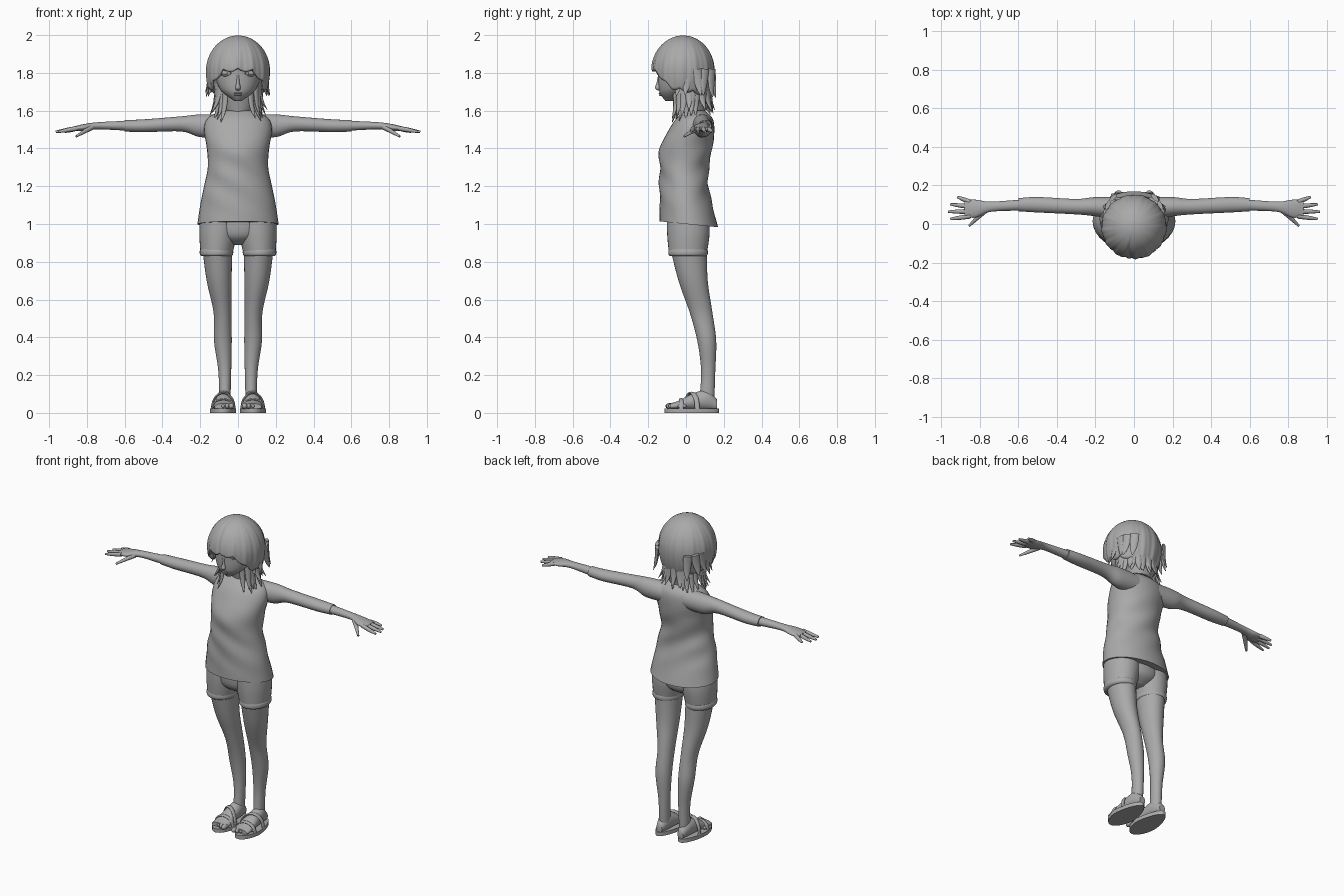
import bpy, bmesh, random
from math import sin, cos, pi, sqrt, exp
from mathutils import Vector, Matrix

default = bpy.data.objects.get("Cube")
if default:
    bpy.data.objects.remove(default, do_unlink=True)

X, Y, Z = Vector((1, 0, 0)), Vector((0, 1, 0)), Vector((0, 0, 1))
random.seed(4)

grey = (.4, .4, .4, 1)
clay = bpy.data.materials.new("clay grey")
clay.use_nodes = True
clay.diffuse_color = grey
clay.node_tree.nodes["Principled BSDF"].inputs["Base Color"].default_value = grey


def finish(name, bm, mirror=False, thickness=0):
    """Turn a bmesh into a smooth object that keeps its sharp edges."""
    bmesh.ops.recalc_face_normals(bm, faces=bm.faces)
    for face in bm.faces:
        face.smooth = True
    for edge in bm.edges:
        edge.smooth = edge.calc_face_angle(0) < 1
    mesh = bpy.data.meshes.new(name)
    bm.to_mesh(mesh)
    bm.free()
    mesh.materials.append(clay)
    obj = bpy.data.objects.new(name, mesh)
    bpy.context.collection.objects.link(obj)
    if mirror:
        obj.modifiers.new("Mirror", 'MIRROR')
    if thickness:
        obj.modifiers.new("Solidify", 'SOLIDIFY').thickness = thickness
    return obj


def smooth_rings(rings, steps):
    """Fill in rings along a smooth spline through the given ones."""
    rings = [Vector(ring) for ring in rings]
    padded = [rings[0], *rings, rings[-1]]
    filled = []
    for a, b, c, d in zip(padded, padded[1:], padded[2:], padded[3:]):
        for i in range(steps):
            t = i / steps
            slope, bend, twist = c - a, a * 2 - b * 5 + c * 4 - d, (b - c) * 3 + d - a
            filled.append(b + (slope * t + bend * t ** 2 + twist * t ** 3) / 2)
    return filled + [rings[-1]]


def add_tube(bm, rings, ref, normal=None, sides=32, steps=5):
    """Loft ellipses: centre x, y, z, half width along ref, half depth."""
    rings = smooth_rings(rings, steps)
    centres = [Vector(ring[:3]) for ring in rings]
    last = len(rings) - 1
    loops = []
    for i, ring in enumerate(rings):
        t = normal or (centres[min(i + 1, last)] - centres[max(i - 1, 0)]).normalized()
        u = (ref - t * ref.dot(t)).normalized()
        v = t.cross(u)
        angles = [2 * pi * k / sides for k in range(sides)]
        loops.append([bm.verts.new(centres[i] + u * ring[3] * cos(a) + v * ring[4] * sin(a))
                      for a in angles])
    for low, high in zip(loops, loops[1:]):
        for k in range(sides):
            n = (k + 1) % sides
            bm.faces.new((low[k], low[n], high[n], high[k]))
    bm.faces.new(loops[0][::-1])
    bm.faces.new(loops[-1])


def loft(name, rings, ref=X, normal=Z, mirror=False):
    bm = bmesh.new()
    add_tube(bm, rings, ref, normal)
    return finish(name, bm, mirror)


def level(z, wide, front, back, x=0):
    """Horizontal ring for upright parts."""
    return x, (front + back) / 2, z, wide, (back - front) / 2


def across(x, y, z, deep, tall):
    """Ring facing sideways for the arms."""
    return x, y, z, deep, tall


def instep(y, top, wide, base=.016):
    """Ring facing forwards for the feet."""
    return .075, y, (top + base) / 2, wide, (top - base) / 2


def balls(name, items, mirror=False):
    """Ellipsoids given as (centre, radii)."""
    bm = bmesh.new()
    for centre, radii in items:
        place = Matrix.Translation(centre) @ Matrix.Diagonal((*radii, 1))
        bmesh.ops.create_uvsphere(bm, u_segments=20, v_segments=12, radius=1, matrix=place)
    finish(name, bm, mirror)


# Shirt body with a lower back hem and soft folds
shirt = loft("shirt", [
    level(z=1, wide=.215, front=-.14, back=.17), level(z=1.1, wide=.2, front=-.14, back=.14),
    level(z=1.2, wide=.18, front=-.14, back=.12), level(z=1.3, wide=.16, front=-.14, back=.12),
    level(z=1.4, wide=.165, front=-.14, back=.14), level(z=1.5, wide=.18, front=-.09, back=.15),
    level(z=1.56, wide=.16, front=-.05, back=.14), level(z=1.6, wide=.09, front=0, back=.1)])
for v in shirt.data.vertices:
    fade = max(0, 1 - abs(v.co.z - 1.25) * 4)
    v.co.y += .006 * fade * sin(v.co.z * 40 + v.co.x * 25)
    v.co.z -= v.co.y * max(0, 1.1 - v.co.z)

# Sleeves, bare forearms and palms
loft("sleeve", [
    across(x=.06, y=.08, z=1.52, deep=.06, tall=.06), across(x=.2, y=.09, z=1.52, deep=.05, tall=.06),
    across(x=.3, y=.09, z=1.53, deep=.04, tall=.04), across(x=.5, y=.1, z=1.52, deep=.04, tall=.034),
    across(x=.6, y=.1, z=1.52, deep=.034, tall=.03)], Y, X, mirror=True)
loft("forearm_and_palm", [
    across(x=.55, y=.1, z=1.52, deep=.03, tall=.028), across(x=.74, y=.09, z=1.52, deep=.026, tall=.019),
    across(x=.82, y=.08, z=1.51, deep=.046, tall=.018),
    across(x=.88, y=.08, z=1.505, deep=.044, tall=.009)], Y, X, mirror=True)

# Fingers fan out from the palm, and the thumb points forwards and down
bm = bmesh.new()
for i in range(4):
    root = Vector((.85, .115 - .025 * i, 1.507))
    tip = Vector((.965 - .012 * (i - 2) ** 2, .14 - .038 * i, 1.488))
    add_tube(bm, [(*root.lerp(tip, f), .012 - .006 * f ** 3, .012 - .006 * f ** 3)
                  for f in (0, .5, 1)], Y, sides=12)
root, tip = Vector((.775, .07, 1.512)), Vector((.856, -.01, 1.464))
add_tube(bm, [(*root.lerp(tip, f), .017 - .011 * f, .015 - .009 * f) for f in (0, .5, 1)], Y, sides=12)
finish("fingers", bm, True)

# Shorts: seat, legs and rolled cuffs
loft("shorts_seat", [
    level(z=.89, wide=.05, front=-.03, back=.06), level(z=.94, wide=.14, front=-.09, back=.12),
    level(z=1.05, wide=.18, front=-.1, back=.12)])
loft("shorts_leg", [
    level(z=.84, wide=.084, front=-.09, back=.11, x=.114),
    level(z=.95, wide=.1, front=-.1, back=.125, x=.105),
    level(z=1.05, wide=.1, front=-.1, back=.12, x=.1)], mirror=True)
loft("shorts_cuff", [
    level(z=edge, wide=.08 + bulge, front=-.085 - bulge, back=.107 + bulge, x=.114)
    for edge, bulge in ((.83, 0), (.84, .008), (.86, .008), (.872, 0))], mirror=True)

# Legs
loft("leg", [
    level(z=.88, wide=.08, front=-.085, back=.11, x=.11), level(z=.7, wide=.066, front=-.04, back=.115, x=.1),
    level(z=.53, wide=.047, front=.02, back=.14, x=.082), level(z=.38, wide=.047, front=.06, back=.16, x=.08),
    level(z=.22, wide=.034, front=.08, back=.155, x=.07),
    level(z=.06, wide=.03, front=.07, back=.15, x=.07)], mirror=True)

# Feet, toes and sandals
loft("foot", [
    instep(y=.165, top=.07, wide=.02), instep(y=.11, top=.12, wide=.038), instep(y=.03, top=.1, wide=.045),
    instep(y=-.04, top=.064, wide=.052), instep(y=-.085, top=.05, wide=.05)], X, Y, mirror=True)
balls("toes", [((.035 + .022 * i, -.085 + .004 * i * i, .036),
                (.011 if i else .015, .024, .016 - .001 * i)) for i in range(5)], True)
sole = loft("sandal_sole", [level(z=height, wide=.07, front=-.115, back=.175, x=.08)
                            for height in (0, .024)], mirror=True)
for v in sole.data.vertices:
    v.co.x = .08 + (v.co.x - .08) * (1 - max(0, v.co.y) * 1.5)


def strap(bm, y, lean, height):
    """Flat band arching over the foot."""
    arc = [pi * k / 6 for k in range(7)]
    add_tube(bm, [(.078 - .06 * cos(a), y - lean * cos(a), .02 + (height - .02) * sin(a), .013, .006)
                  for a in arc], Y, sides=12)


bm = bmesh.new()
strap(bm, y=-.025, lean=0, height=.072)
strap(bm, y=.03, lean=.03, height=.106)
finish("sandal_straps", bm, True)

# Neck and head
loft("neck", [
    level(z=1.55, wide=.055, front=0, back=.1), level(z=1.62, wide=.047, front=-.01, back=.085),
    level(z=1.74, wide=.05, front=-.05, back=.06)])
loft("head", [
    level(z=1.652, wide=.02, front=-.11, back=-.06), level(z=1.69, wide=.072, front=-.137, back=0),
    level(z=1.73, wide=.104, front=-.145, back=.06), level(z=1.8, wide=.127, front=-.147, back=.12),
    level(z=1.88, wide=.13, front=-.15, back=.13), level(z=1.96, wide=.06, front=-.08, back=.06)])


# Eyes, eyelids, nose and lips
def face_y(x):
    return -.0135 - .1335 * sqrt(1 - (x / .127) ** 2)


balls("eyes", [((.068, -.121, 1.8), (.029, .013, .014))], True)
bm = bmesh.new()
for lift, size in ((.017, .005), (-.015, .003)):
    add_tube(bm, [(.068 + .034 * s, face_y(.068 + .034 * s) - .003, 1.8 + lift * (1 - s * s),
                   size * (1.2 - s * s), size * (1.2 - s * s)) for s in (-1, -.5, 0, .5, 1)], Y, sides=8)
finish("eyelids", bm, True)
loft("nose", [
    level(z=1.8, wide=.009, front=-.146, back=-.12), level(z=1.75, wide=.009, front=-.155, back=-.12),
    level(z=1.72, wide=.014, front=-.164, back=-.13), level(z=1.707, wide=.008, front=-.148, back=-.13)])
balls("lips", [((0, -.136, 1.692), (.022, .009, .005)), ((0, -.134, 1.683), (.018, .009, .006))])


# Hair cap: short fringe, longer sides and back, one off-centre parting
def hair_edge(angle):
    steps = ((0, 1.825), (.5, 1.82), (1.2, 1.725), (2.2, 1.7), (4, 1.6))
    for (a, high), (b, low) in zip(steps, steps[1:]):
        if angle <= b:
            return high + (low - high) * (angle - a) / (b - a)


def hair_point(phi, t):
    low = hair_edge(abs(phi)) - .016 * abs(sin(phi * 6.5))
    z = 1.997 - (1.997 - low) * t * t * (3 - t) / 2
    if z > 1.81:
        r = sqrt(1 - ((z - 1.81) / .188) ** 2)
    else:
        r = 1 - 9 * (1.81 - z) ** 2
    r *= 1 + t * (.016 * sin(phi * 13 + t * 2) + .008 * sin(phi * 29))
    r *= 1 - .07 * exp(-((phi + .32 - t / 4) / .07) ** 2) * (1 - t / 2)
    return .168 * r * sin(phi), -.015 - .167 * r * cos(phi), z


bm = bmesh.new()
count, rows = 160, 28
crown = bm.verts.new((0, -.015, 1.998))
grid = [[bm.verts.new(hair_point(2 * pi * k / count - pi, (j + 1) / rows)) for k in range(count)]
        for j in range(rows)]
for k in range(count):
    n = (k + 1) % count
    bm.faces.new((crown, grid[0][k], grid[0][n]))
    for upper, lower in zip(grid, grid[1:]):
        bm.faces.new((upper[k], lower[k], lower[n], upper[n]))
finish("hair_cap", bm, thickness=.014)

# Hair at the nape and the loose, flipped locks
loft("hair_nape", [
    level(z=1.6, wide=.07, front=-.01, back=.11), level(z=1.7, wide=.118, front=-.04, back=.13),
    level(z=1.79, wide=.138, front=-.1, back=.14)])


def add_lock(bm, phi, top, tip, start, flare, width):
    """One flat tapered lock hanging at angle phi (0 is the front)."""
    out, along = Vector((sin(phi), -cos(phi), 0)), Vector((cos(phi), sin(phi), 0))
    sway = random.uniform(-.02, .02)
    path = []
    for f in (0, .35, .7, 1):
        p = Vector((0, .03, top + (tip - top) * f)) + out * (start + flare * f ** 3) + along * sway * f
        taper = 1 - .9 * f ** 3
        path.append((*p, width * taper, .011 * taper))
    add_tube(bm, path, along, sides=10)


bm = bmesh.new()
locks = 22
for i in range(locks):
    phi = 1 + (2 * pi - 2) * i / (locks - 1)
    close = 1 - .18 * max(0, -cos(phi))
    add_lock(bm, phi, top=1.75, tip=random.uniform(1.565, 1.61), start=.115 * close,
             flare=random.uniform(.02, .045) * close, width=.022)
for side in (-1, 1):
    for i in range(3):
        add_lock(bm, side * (.65 + .3 * i), top=1.7, tip=random.uniform(1.535, 1.56),
                 start=.108, flare=.03, width=.017)
    for i in range(5):
        add_lock(bm, side * (1.15 + .3 * i), top=1.82, tip=random.uniform(1.67, 1.7),
                 start=.152, flare=.02, width=.026)
finish("hair_locks", bm)
